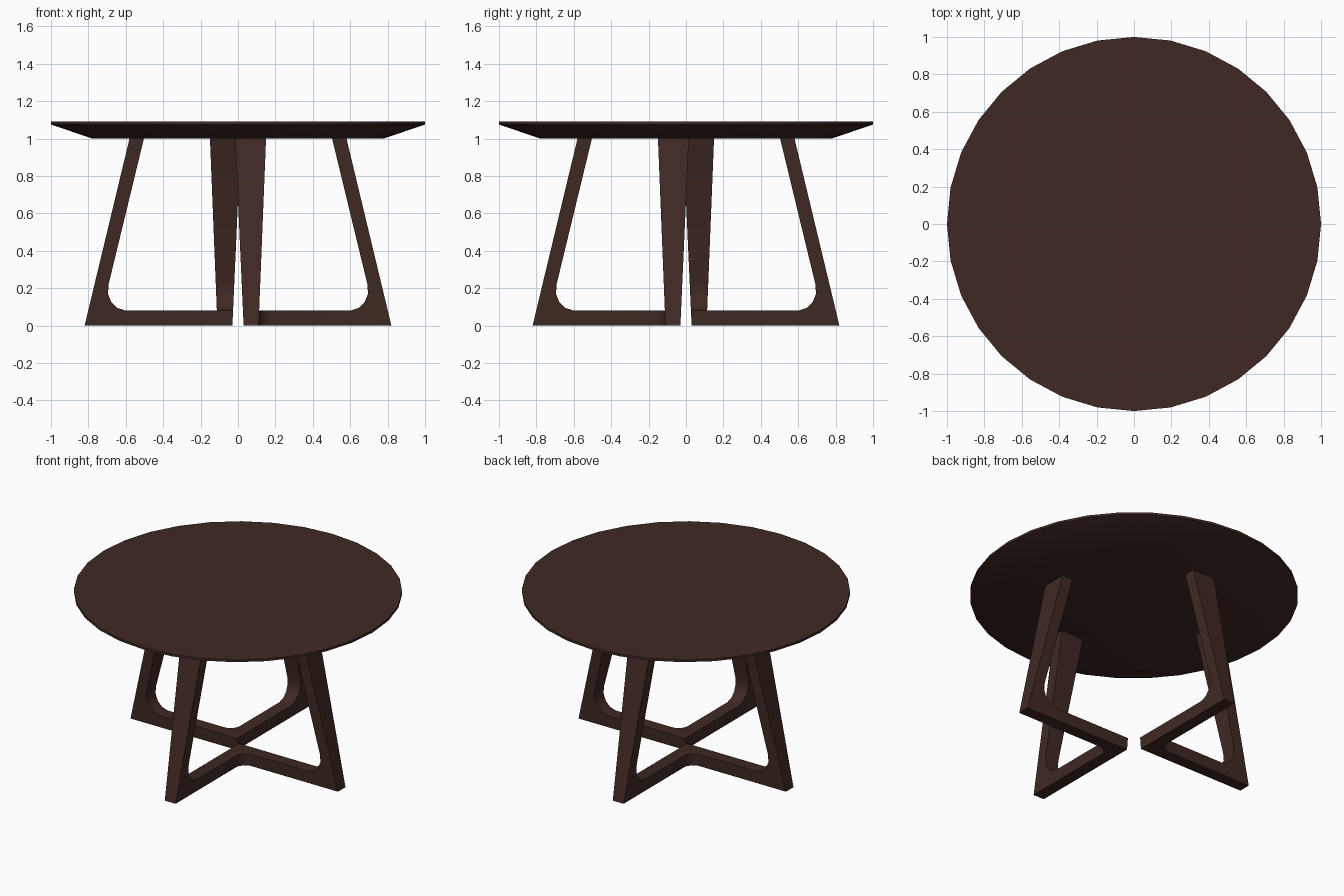
import bpy, bmesh, math

if "Cube" in bpy.data.objects:
    bpy.data.objects.remove(bpy.data.objects["Cube"])

wood = bpy.data.materials.new("dark_wood")
wood.diffuse_color = (0.05, 0.022, 0.017, 1)
wood.use_nodes = True
wood.node_tree.nodes["Principled BSDF"].inputs["Base Color"].default_value = wood.diffuse_color


def finish(bm, name, angle):
    bmesh.ops.remove_doubles(bm, verts=bm.verts[:], dist=1e-4)
    bmesh.ops.recalc_face_normals(bm, faces=bm.faces[:])
    me = bpy.data.meshes.new(name)
    bm.to_mesh(me)
    bm.free()
    ob = bpy.data.objects.new(name, me)
    me.materials.append(wood)
    bpy.context.collection.objects.link(ob)
    bpy.ops.object.select_all(action='DESELECT')
    bpy.context.view_layer.objects.active = ob
    ob.select_set(True)
    bpy.ops.object.shade_smooth_by_angle(angle=math.radians(angle))
    return ob


# Round top with a sloped underside
bm = bmesh.new()
rings = []
for r, z in [(0.78, 1.0), (1.0, 1.075), (1.0, 1.09)]:
    rings.append([bm.verts.new((r * math.cos(math.tau * i / 32),
                                r * math.sin(math.tau * i / 32), z)) for i in range(32)])
for a, b in zip(rings, rings[1:]):
    for i in range(32):
        j = (i + 1) % 32
        bm.faces.new((a[i], a[j], b[j], b[i]))
bm.faces.new(rings[0])
bm.faces.new(rings[-1])
finish(bm, "table_top", 30)


# Leg thickness flares with height
def near(z):
    return 0.03 - 0.045 * z


def far(z):
    return 0.11 + 0.04 * z


BAR, R = 0.08, 0.07
# Side profile of one arm, from the bottom of the foot bar round to its top
arm = [(0.82, 0), (0.58, 1.0), (0.503, 1.0), (0.692, 0.22), (0.695, 0.17),
       (0.677, 0.125), (0.645, 0.094), (0.60, BAR)]


def arc(z):
    f = far(z)
    return [(f + R + R * math.cos(t), -f - R + R * math.sin(t), z)
            for t in (math.radians(90 + 45 * k / 4) for k in range(5))]


def build_frame(name, sign):
    bm = bmesh.new()
    for mirrored in (False, True):
        def V(p):
            x, y, z = p
            if mirrored:
                x, y = -y, -x
            return bm.verts.new((x * sign, y * sign, z))
        low, high = [V(p) for p in arc(0)], [V(p) for p in arc(BAR)]
        o0 = V((near(0), -near(0), 0))
        o1 = V((near(BAR), -near(BAR), BAR))
        outer = [V((x, -near(z), z)) for x, z in arm]
        inner = [V((x, -far(z), z)) for x, z in arm]
        bm.faces.new([o0] + outer + [o1])
        bm.faces.new([low[0]] + inner + [high[0]])
        for i in range(len(arm) - 1):
            bm.faces.new((outer[i], outer[i + 1], inner[i + 1], inner[i]))
        bm.faces.new([o0, outer[0], inner[0]] + low)
        bm.faces.new([o1, outer[-1], inner[-1]] + high)
        for i in range(4):
            bm.faces.new((low[i], low[i + 1], high[i + 1], high[i]))
    return finish(bm, name, 35)


# Two V-shaped leg frames, back to back
build_frame("front_leg_frame", 1)
build_frame("back_leg_frame", -1)
